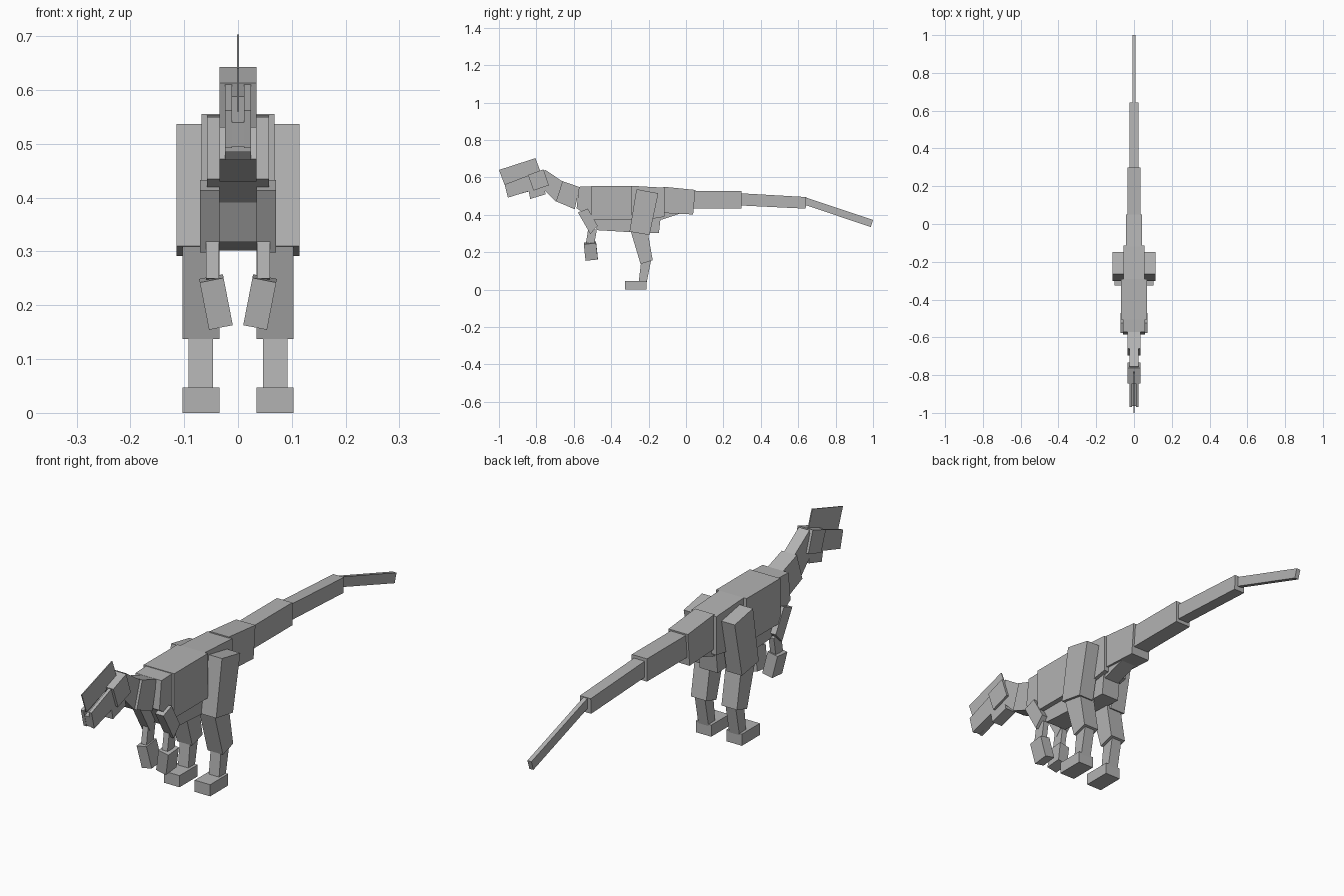
import bpy, bmesh, math
from mathutils import Matrix, Vector

if "Cube" in bpy.data.objects:
    bpy.data.objects.remove(bpy.data.objects["Cube"])

grey = bpy.data.materials.new("plain grey")
grey.use_nodes = True
COLOUR = (0.45, 0.45, 0.45, 1)
grey.diffuse_color = COLOUR
grey.node_tree.nodes["Principled BSDF"].inputs["Base Color"].default_value = COLOUR


def finish(name, bm):
    bmesh.ops.recalc_face_normals(bm, faces=bm.faces)
    mesh = bpy.data.meshes.new(name)
    bm.to_mesh(mesh)
    bm.free()
    mesh.materials.append(grey)
    obj = bpy.data.objects.new(name, mesh)
    bpy.context.collection.objects.link(obj)
    return obj


def block(name, x0, x1, profile):
    """Extrude a side profile of (y, z) points from x0 to x1."""
    bm = bmesh.new()
    face = bm.faces.new([bm.verts.new((x0, y, z)) for y, z in profile])
    ext = bmesh.ops.extrude_face_region(bm, geom=[face])
    moved = [v for v in ext["geom"] if isinstance(v, bmesh.types.BMVert)]
    bmesh.ops.translate(bm, verts=moved, vec=(x1 - x0, 0, 0))
    return finish(name, bm)


def centred(name, half, profile):
    return block(name, -half, half, profile)


def pair(name, x0, x1, profile):
    block("left_" + name, x0, x1, profile)
    block("right_" + name, -x1, -x0, profile)


# Head
centred("crest", 0.002, [(-1.0, .64), (-.805, .703), (-.775, .623), (-.97, .56)])
centred("cranium", .034, [(-.845, .613), (-.762, .643), (-.733, .558), (-.815, .53)])
centred("snout", .011, [(-.963, .54), (-.83, .59), (-.813, .532), (-.952, .495)])
pair("snout_side", .011, .024, [(-.97, .562), (-.84, .612), (-.813, .535), (-.952, .492)])
centred("jaw_base", .024, [(-.85, .57), (-.77, .595), (-.75, .51), (-.833, .485)])

# Neck
centred("upper_neck", .024, [(-.755, .642), (-.655, .575), (-.695, .47), (-.765, .54)])
centred("lower_neck", .034, [(-.66, .58), (-.568, .548), (-.595, .43), (-.695, .472)])

# Body
centred("chest", .058, [(-.572, .55), (-.49, .553), (-.49, .375), (-.585, .435)])
centred("rib_cage", .068, [(-.505, .555), (-.29, .555), (-.29, .375), (-.505, .375)])
centred("belly", .047, [(-.52, .40), (-.29, .378), (-.29, .307), (-.475, .318)])
centred("hips", .055, [(-.29, .555), (-.115, .545), (-.115, .39), (-.29, .36)])
centred("lower_pelvis", .04, [(-.30, .375), (-.135, .39), (-.145, .302), (-.29, .307)])
centred("pelvis_wedge", .034, [(-.17, .42), (-.03, .42), (-.03, .407), (-.15, .368)])

# Tail, tapering towards the tip
centred("tail_base", .043, [(-.12, .55), (.05, .533), (.038, .402), (-.12, .41)])
centred("tail_front", .034, [(.04, .527), (.298, .527), (.298, .435), (.04, .435)])
centred("tail_middle", .024, [(.295, .515), (.643, .495), (.64, .433), (.295, .45)])
centred("tail_tip", .009, [(.64, .493), (1.0, .373), (.988, .335), (.63, .455)])

# Hind legs
pair("thigh", .046, .114, [(-.265, .537), (-.148, .515), (-.195, .292), (-.302, .31)])
pair("shin", .034, .103, [(-.295, .31), (-.205, .31), (-.178, .157), (-.243, .137)])
pair("ankle", .046, .092, [(-.24, .15), (-.185, .165), (-.21, .04), (-.253, .04)])
pair("foot", .034, .103, [(-.325, .047), (-.21, .047), (-.21, 0), (-.325, 0)])

# Arms
pair("upper_arm", .034, .071, [(-.578, .413), (-.525, .433), (-.472, .34), (-.512, .298)])
pair("forearm", .035, .059, [(-.522, .33), (-.477, .32), (-.49, .245), (-.535, .25)])

# Hands lean inwards at the bottom
for side, s in (("left", 1), ("right", -1)):
    bm = bmesh.new()
    m = (Matrix.Translation(Vector((s * .041, -.509, .206)))
         @ Matrix.Rotation(s * math.radians(11), 4, 'Y')
         @ Matrix.Rotation(math.radians(6), 4, 'X')
         @ Matrix.Diagonal((.045, .066, .09, 1)))
    bmesh.ops.create_cube(bm, size=1, matrix=m)
    finish(side + "_hand", bm)
